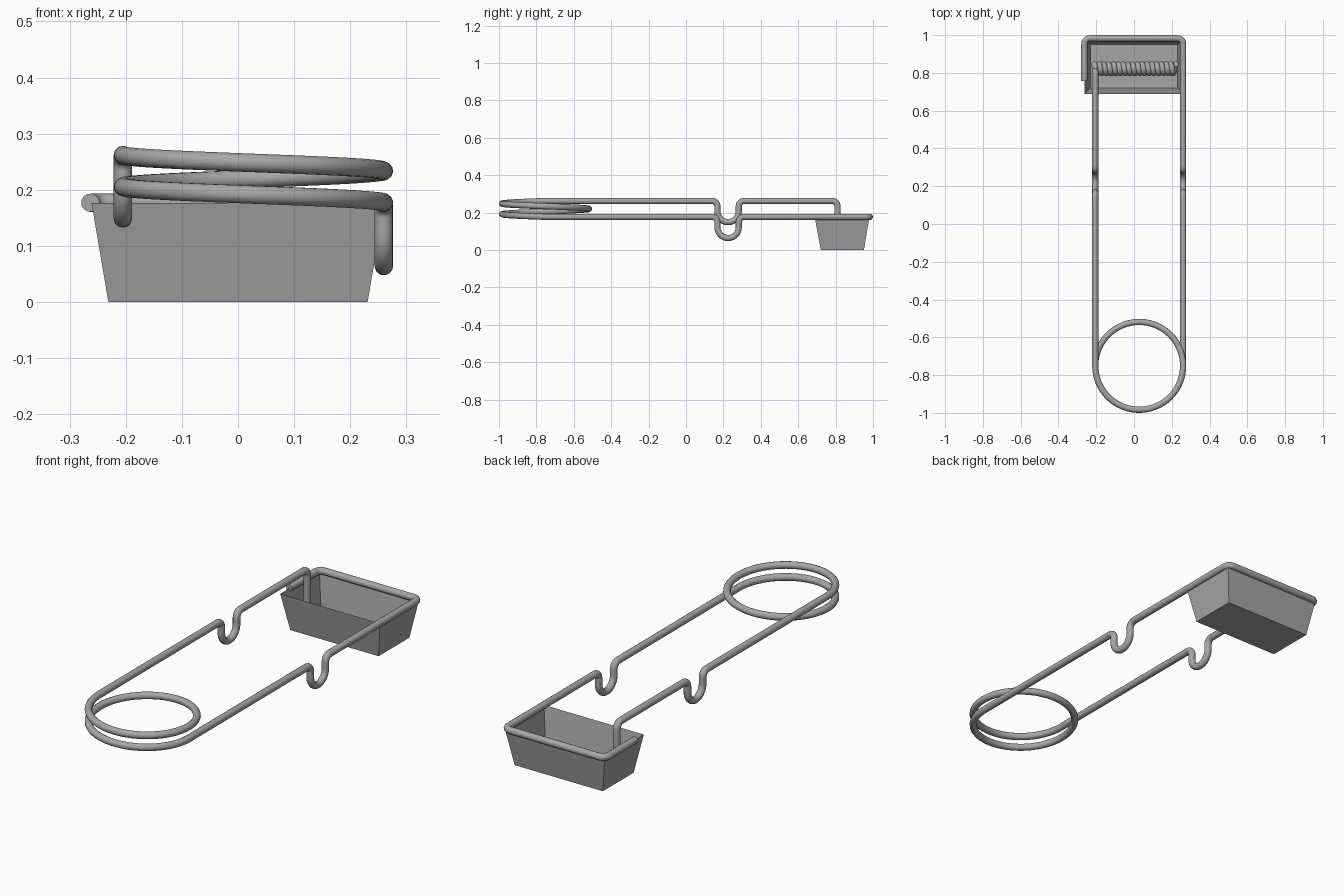
import bpy, bmesh, math
from mathutils import Vector

if "Cube" in bpy.data.objects:
    bpy.data.objects.remove(bpy.data.objects["Cube"])

WIRE_R = 0.0165
XL, XR = -0.205, 0.26          # left and right arm
ZT, ZB = 0.262, 0.177          # upper and lower arm


def material(name, rgb):
    m = bpy.data.materials.new(name)
    m.diffuse_color = (*rgb, 1)
    m.use_nodes = True
    m.node_tree.nodes["Principled BSDF"].inputs["Base Color"].default_value = m.diffuse_color
    return m


steel = material("grey steel", (0.38, 0.39, 0.39))
tray_grey = material("tray grey", (0.38, 0.38, 0.38))


def fillet(corners, steps=8):
    """Round the right-angle corners of a path given as (x, y, z, radius)."""
    pts = [Vector(c[:3]) for c in corners]
    out = []
    for i, p in enumerate(pts):
        r = corners[i][3]
        if r == 0:
            out.append(p)
            continue
        a = (pts[i - 1] - p).normalized()
        b = (pts[i + 1] - p).normalized()
        c = p + r * (a + b)
        for k in range(steps + 1):
            t = math.pi / 2 * k / steps
            out.append(c - r * b * math.cos(t) - r * a * math.sin(t))
    return out


def tube(name, pts, radius, res=4):
    """Sweep a round wire along a path."""
    clean = [pts[0]]
    for p in pts[1:]:
        if (p - clean[-1]).length > 1e-4:
            clean.append(p)
    cu = bpy.data.curves.new(name, 'CURVE')
    cu.dimensions = '3D'
    cu.bevel_depth = radius
    cu.bevel_resolution = res
    cu.use_fill_caps = True
    sp = cu.splines.new('POLY')
    sp.points.add(len(clean) - 1)
    for sp_pt, p in zip(sp.points, clean):
        sp_pt.co = (*p, 1)
    cu.materials.append(steel)
    ob = bpy.data.objects.new(name, cu)
    bpy.context.collection.objects.link(ob)
    bpy.ops.object.select_all(action='DESELECT')
    ob.select_set(True)
    bpy.context.view_layer.objects.active = ob
    bpy.ops.object.convert(target='MESH')
    bpy.ops.object.shade_smooth_by_angle(angle=math.radians(40))


def notch(x, z):
    """U-shaped dip in an arm, from front to back."""
    y0, y1, low = 0.168, 0.282, z - 0.113
    u = (y1 - y0) / 2
    return [(x, y0, z, 0.028), (x, y0, low, u), (x, y1, low, u), (x, y1, z, 0.028)]


# Main wire: upper left arm, finger coil, lower right arm, tray rim
left_arm = [(XL, 0.81, 0.05, 0), (XL, 0.81, ZT, 0.028)] + notch(XL, ZT)[::-1] + [(XL, -0.74, ZT, 0)]
cx, cy, cr = (XL + XR) / 2, -0.751, (XR - XL) / 2
coil = []
for i in range(109):
    t = i / 108
    a = math.pi * (1 + 3 * t)
    coil.append(Vector((cx + cr * math.cos(a), cy + cr * math.sin(a), ZT + (ZB - ZT) * t)))
right_arm = [(XR, -0.74, ZB, 0)] + notch(XR, ZB) + [
    (XR, 0.983, ZB, 0.03), (-0.263, 0.983, ZB, 0.03), (-0.263, 0.757, ZB, 0)]
tube("wire_handle", fillet(left_arm) + coil + fillet(right_arm), WIRE_R)

# Tight spring lying inside the tray
turns, seg = 17, 20
spring = []
for i in range(turns * seg + 1):
    a = 2 * math.pi * i / seg
    x = -0.21 + 0.43 * i / (turns * seg)
    spring.append(Vector((x, 0.822 + 0.024 * math.cos(a), 0.05 + 0.024 * math.sin(a))))
tube("tray_spring", spring, 0.0155, 3)

# Tapered open tray
bm = bmesh.new()


def ring(hx, y0, y1, z):
    return [bm.verts.new(c) for c in ((-hx, y0, z), (hx, y0, z), (hx, y1, z), (-hx, y1, z))]


bottom = ring(0.231, 0.721, 0.951, 0)
top = ring(0.261, 0.688, 0.981, 0.176)
bm.faces.new(bottom[::-1])
for i in range(4):
    j = (i + 1) % 4
    bm.faces.new((bottom[i], bottom[j], top[j], top[i]))
me = bpy.data.meshes.new("tray")
bm.to_mesh(me)
bm.free()
me.materials.append(tray_grey)
bpy.context.collection.objects.link(bpy.data.objects.new("tray", me))
